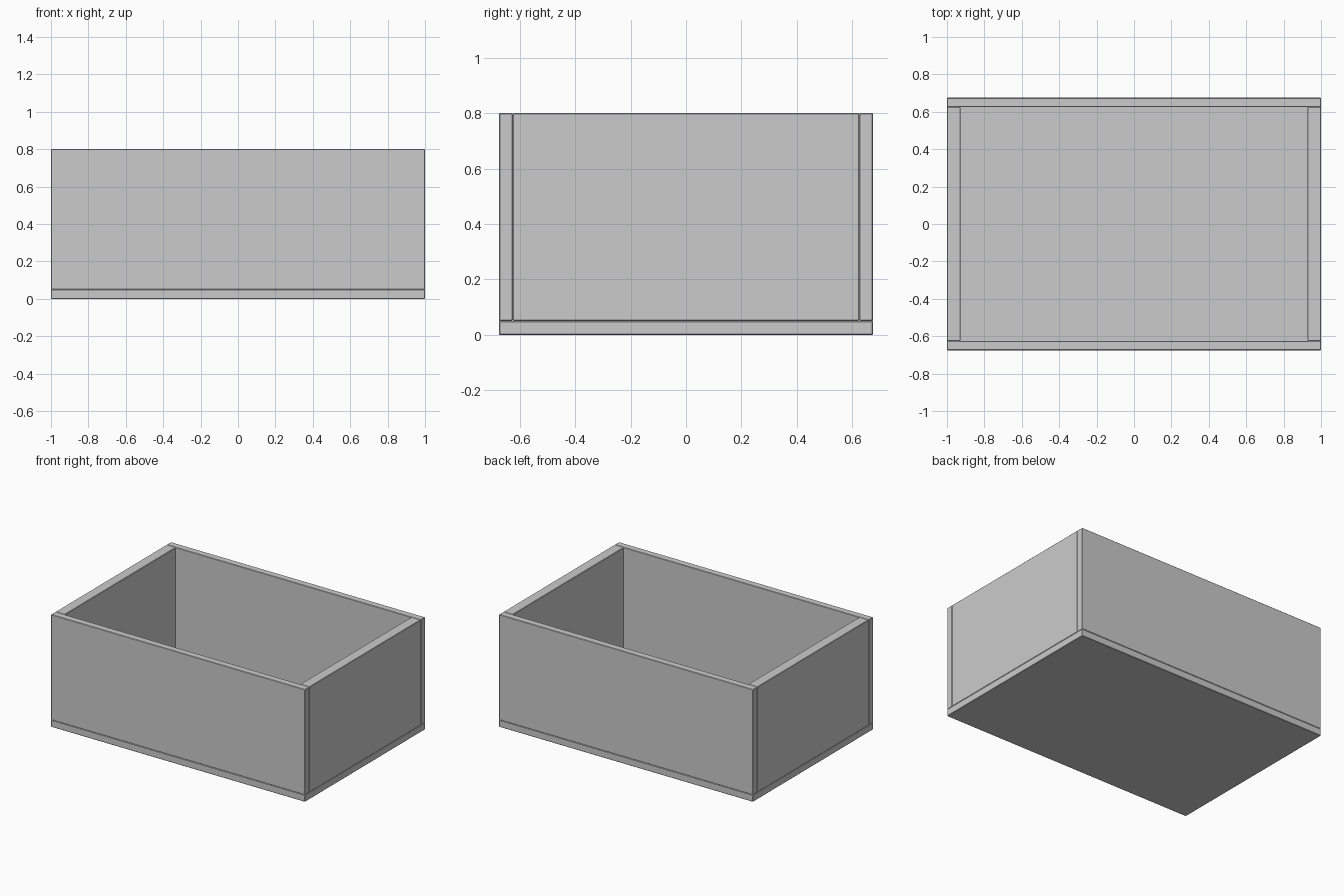
import bpy

if "Cube" in bpy.data.objects:
    bpy.data.objects.remove(bpy.data.objects["Cube"])

W, D, H = 2.0, 1.35, 0.8      # overall size
T, S = 0.05, 0.073            # board thickness: base/front/back, ends


def board(name, size, centre):
    bpy.ops.mesh.primitive_cube_add(size=1, location=centre)
    ob = bpy.context.object
    ob.name = name
    ob.scale = size
    bpy.ops.object.transform_apply(location=False, rotation=False, scale=True)
    # tiny chamfer so the joints between boards read
    bev = ob.modifiers.new("chamfer", 'BEVEL')
    bev.width = 0.003
    bev.segments = 1
    return ob


# base board
board("base", (W, D, T), (0, 0, T / 2))

wall_h = H - T
wall_z = T + wall_h / 2

# long front and back boards
for name, s in (("front_board", -1), ("back_board", 1)):
    board(name, (W, T, wall_h), (0, s * (D - T) / 2, wall_z))

# short end boards fitted between them
for name, s in (("left_board", -1), ("right_board", 1)):
    board(name, (S, D - 2 * T, wall_h), (s * (W - S) / 2, 0, wall_z))
